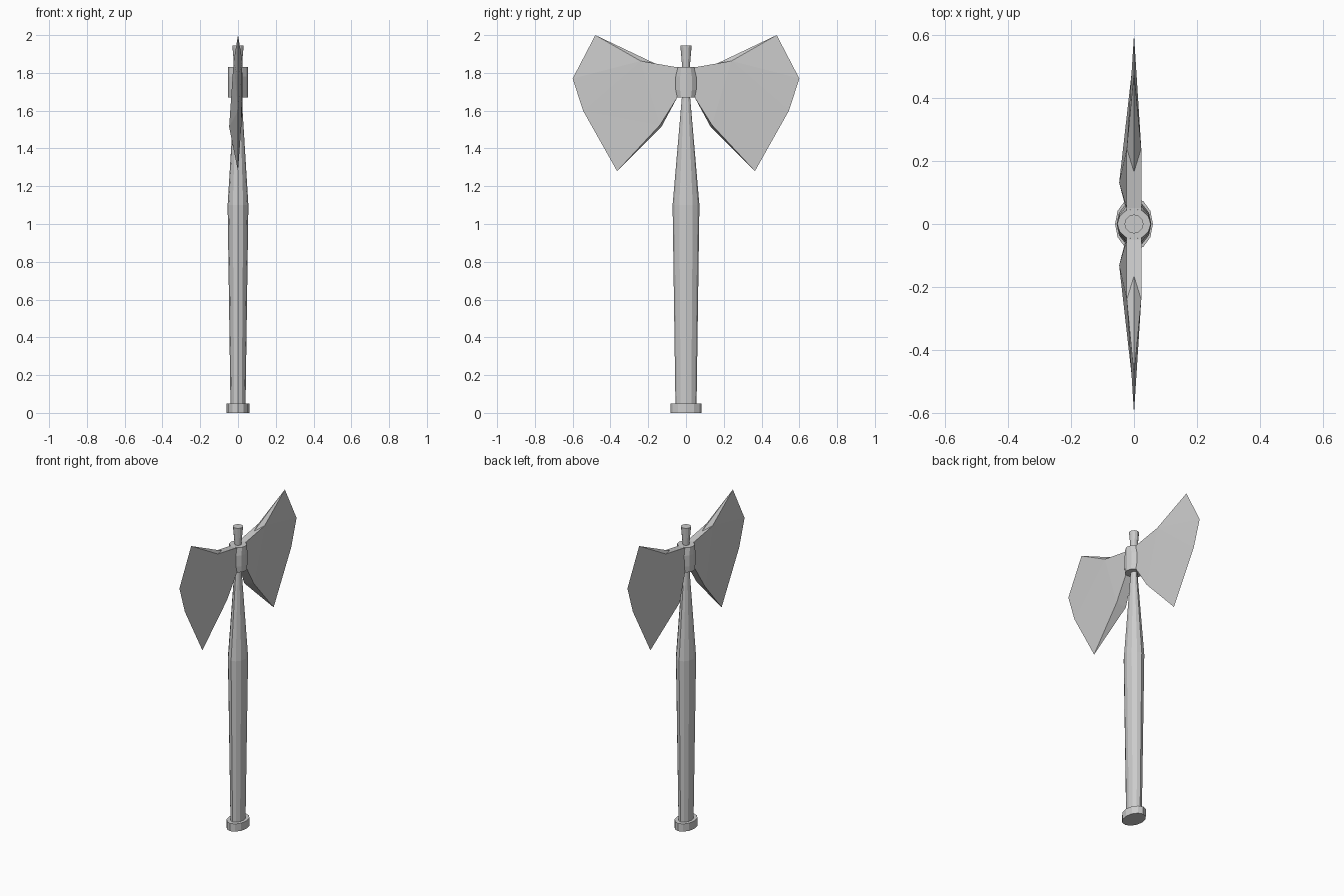
import bpy, bmesh, math

if "Cube" in bpy.data.objects:
    bpy.data.objects.remove(bpy.data.objects["Cube"])


def finish(name, bm):
    bmesh.ops.recalc_face_normals(bm, faces=bm.faces[:])
    mesh = bpy.data.meshes.new(name)
    bm.to_mesh(mesh)
    bm.free()
    ob = bpy.data.objects.new(name, mesh)
    bpy.context.collection.objects.link(ob)
    return ob


def stack(name, rings, sides=12):
    """Loft of elliptical rings given as (z, x radius, y radius), capped."""
    bm = bmesh.new()
    loops = []
    for z, rx, ry in rings:
        loops.append([bm.verts.new((rx * math.cos(2 * math.pi * i / sides),
                                    ry * math.sin(2 * math.pi * i / sides), z))
                      for i in range(sides)])
    for a, b in zip(loops, loops[1:]):
        for i in range(sides):
            j = (i + 1) % sides
            bm.faces.new((a[i], a[j], b[j], b[i]))
    bm.faces.new(loops[0][::-1])
    bm.faces.new(loops[-1])
    return finish(name, bm)


# Handle, pommel, collar and top knob
stack("pommel", [(0, .06, .083), (.05, .06, .083)])
stack("handle", [(.05, .04, .056), (1.1, .055, .071), (1.67, .02, .022)])
stack("collar", [(1.67, .053, .053), (1.71, .053, .062),
                 (1.78, .053, .062), (1.83, .053, .048)])
stack("top_knob", [(1.83, .02, .02), (1.945, .03, .03)])

# Double blade: one wing, mirrored across y
bm = bmesh.new()
P = {k: bm.verts.new(co) for k, co in {
    "tip": (0, .48, 2.0), "e1": (0, .6, 1.77), "e2": (0, .545, 1.6),
    "low": (0, .365, 1.28), "ridge": (0, .165, 1.85)}.items()}
for s, low_x in ((1, .018), (-1, -.047)):
    for k, co in {
        "a0": (s * .023, 0, 1.828), "a": (s * .023, .05, 1.83),
        "b": (s * .023, .24, 1.863),
        "c": (low_x, .137 - .006 * abs(s - 1) / 2, 1.525 - .012 * (s < 0)),
        "d": (s * .025, .045, 1.672), "d0": (s * .025, 0, 1.672)}.items():
        P[k, s] = bm.verts.new(co)
for s in (1, -1):
    for keys in ("a0 a d d0", "a b c d", "b tip e1", "b e1 e2", "b e2 c",
                 "c e2 low", "a b ridge", "b tip ridge"):
        bm.faces.new([P[k] if k in P else P[k, s] for k in keys.split()])
for p, q in (("a0", "a"), ("d0", "d"), ("d", "c")):
    bm.faces.new((P[p, 1], P[q, 1], P[q, -1], P[p, -1]))
bm.faces.new((P["a", 1], P["ridge"], P["a", -1]))
bm.faces.new((P["c", 1], P["low"], P["c", -1]))
blade = finish("double_blade", bm)
mirror = blade.modifiers.new("mirror", 'MIRROR')
mirror.use_axis = (False, True, False)
